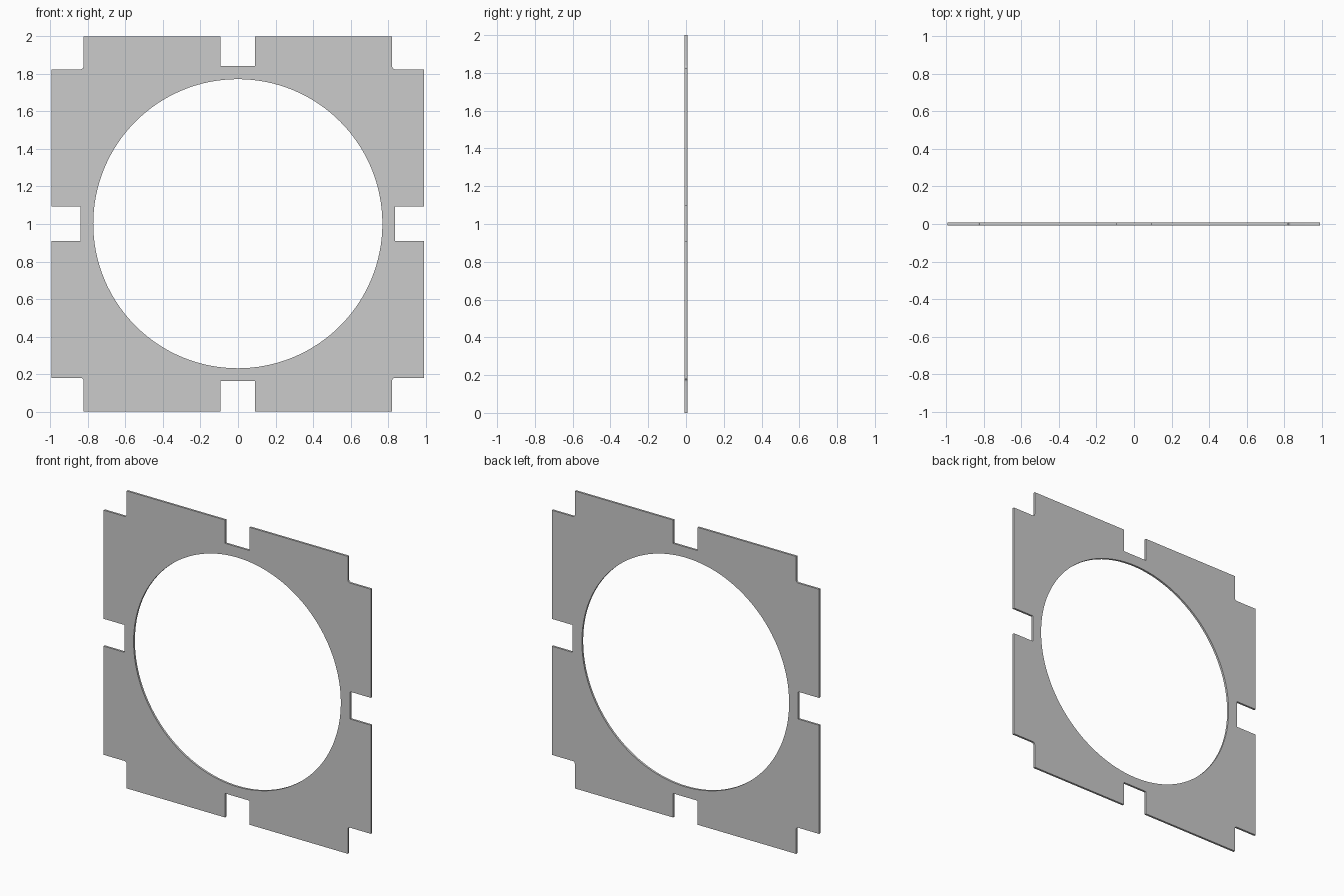
import bpy
from math import sin, cos, pi, radians

if "Cube" in bpy.data.objects:
    bpy.data.objects.remove(bpy.data.objects["Cube"])

HALF_THICK = 0.007
CENTRE_X, CENTRE_Z = -0.001, 1.0025   # shared centre of hole and notches
HOLE_R = 0.771
CORNER_X, CORNER_Z, FILLET = 0.823, 0.8225, 0.016

# One quarter of the outline: top slot -> corner notch -> side slot
quarter = [(0.091, 0.841), (0.091, 1.0025), (CORNER_X, 1.0025)]
for i in range(7):                    # rounded inner corner of the notch
    a = pi + i * pi / 12
    quarter.append((CORNER_X + FILLET + FILLET * cos(a),
                    CORNER_Z + FILLET + FILLET * sin(a)))
quarter += [(0.994, CORNER_Z), (0.994, 0.092), (0.839, 0.092)]

# Mirror the quarter around the plate, reversing alternate quarters
outline = []
for sx, sz, step in ((1, 1, 1), (1, -1, -1), (-1, -1, 1), (-1, 1, -1)):
    outline += [(CENTRE_X + sx * x, min(2.0, CENTRE_Z + sz * z))
                for x, z in quarter[::step]]

# Round central opening
N = 128
hole = [(CENTRE_X + HOLE_R * cos(2 * pi * i / N),
         CENTRE_Z - 0.001 + HOLE_R * sin(2 * pi * i / N)) for i in range(N)]

# Filled flat curve with thickness
curve = bpy.data.curves.new("notched_plate", 'CURVE')
curve.dimensions = '2D'
curve.fill_mode = 'BOTH'
curve.extrude = HALF_THICK
for loop in (outline, hole):
    spline = curve.splines.new('POLY')
    spline.points.add(len(loop) - 1)
    for p, (x, z) in zip(spline.points, loop):
        p.co = (x, z, 0, 1)
    spline.use_cyclic_u = True

plate = bpy.data.objects.new("notched_plate", curve)
bpy.context.collection.objects.link(plate)
plate.rotation_euler.x = radians(90)   # stand the plate upright

# Turn into a mesh, keep rims smooth and edges sharp
bpy.context.view_layer.objects.active = plate
plate.select_set(True)
bpy.ops.object.convert(target='MESH')
bpy.ops.object.transform_apply(location=False, rotation=True, scale=False)
bpy.ops.object.mode_set(mode='EDIT')
bpy.ops.mesh.select_all(action='SELECT')
bpy.ops.mesh.remove_doubles(threshold=0.0001)
bpy.ops.mesh.normals_make_consistent(inside=False)
bpy.ops.object.mode_set(mode='OBJECT')
bpy.ops.object.shade_smooth_by_angle(angle=radians(30))
